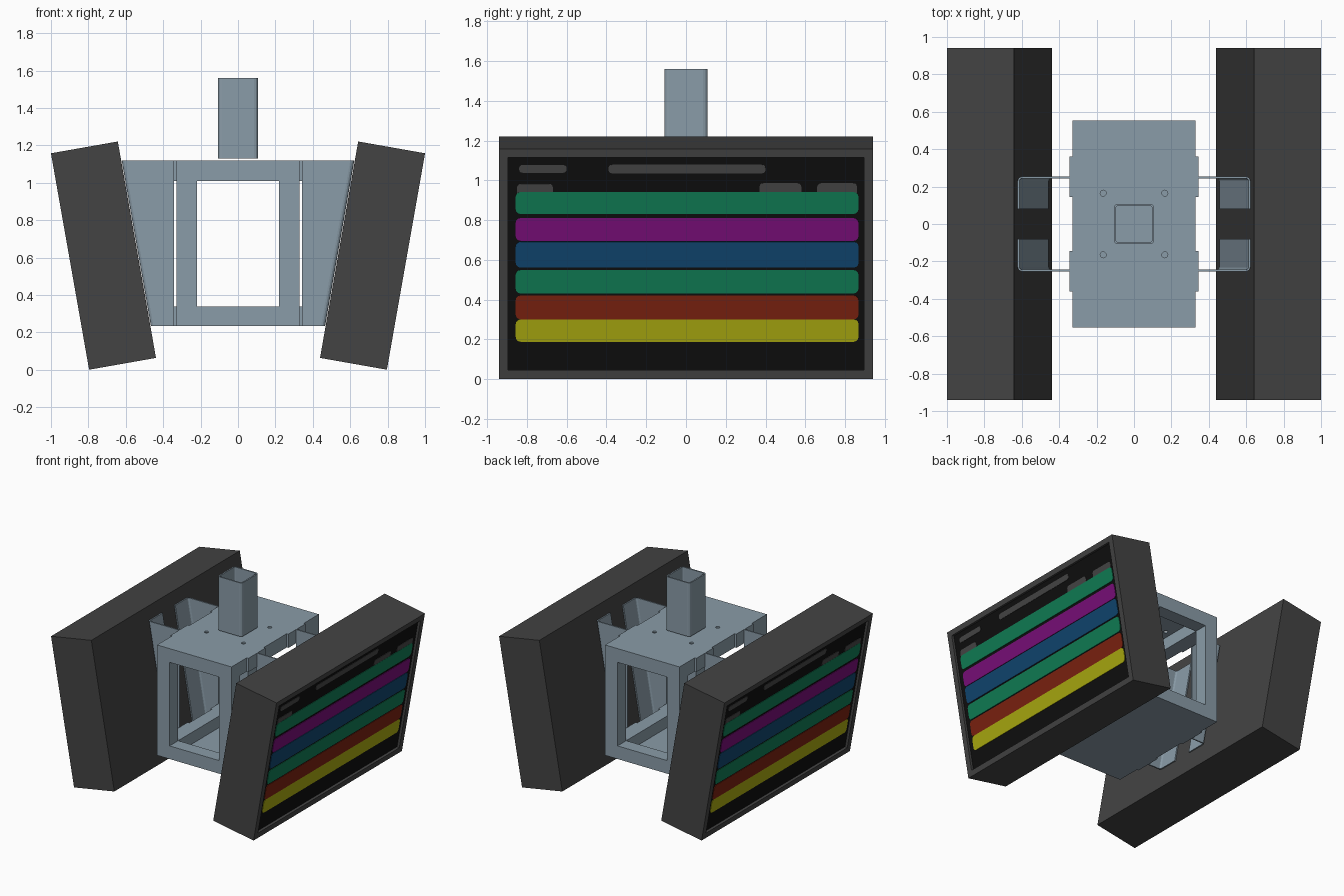
import bpy, bmesh, math
from mathutils import Matrix

if "Cube" in bpy.data.objects:
    bpy.data.objects.remove(bpy.data.objects["Cube"])


def material(name, r, g, b):
    m = bpy.data.materials.new(name)
    m.diffuse_color = (r, g, b, 1)
    m.use_nodes = True
    m.node_tree.nodes["Principled BSDF"].inputs["Base Color"].default_value = m.diffuse_color
    return m


STEEL = material("blue_grey_steel", .254, .332, .392)
CASING = material("dark_grey_casing", .056, .056, .056)
BLACK = material("screen_black", .0044, .0044, .0044)
GREY = material("screen_grey", .061, .061, .061)
GREEN = material("screen_green", .005, .205, .091)
PURPLE = material("screen_purple", .195, .0044, .195)
BLUE = material("screen_blue", .005, .061, .162)
RED = material("screen_red", .202, .016, .005)
YELLOW = material("screen_yellow", .402, .402, .005)


def skin(name, loops, mats, ring=False):
    """Join matching loops of points; cap the ends, or close into a ring."""
    bm = bmesh.new()
    rows = [[bm.verts.new(p) for p in lp] for lp in loops]
    n = len(rows[0])
    pairs = list(zip(rows, rows[1:])) + ([(rows[-1], rows[0])] if ring else [])
    for a, b in pairs:
        for i in range(n):
            j = (i + 1) % n
            bm.faces.new((a[i], a[j], b[j], b[i]))
    if not ring:
        bm.faces.new(rows[0][::-1])
        bm.faces.new(rows[-1]).material_index = len(mats) - 1
    bmesh.ops.recalc_face_normals(bm, faces=bm.faces)
    me = bpy.data.meshes.new(name)
    bm.to_mesh(me)
    bm.free()
    for m in mats:
        me.materials.append(m)
    ob = bpy.data.objects.new(name, me)
    bpy.context.collection.objects.link(ob)
    return ob


def rect(x0, x1, y0, y1):
    return [(x0, y0), (x1, y0), (x1, y1), (x0, y1)]


def rounded(x0, x1, y0, y1, r, seg=3):
    pts = []
    for k, (cx, cy) in enumerate(rect(x0 + r, x1 - r, y0 + r, y1 - r)):
        for i in range(seg + 1):
            a = math.pi + (k + i / seg) * math.pi / 2
            pts.append((cx + r * math.cos(a), cy + r * math.sin(a)))
    return pts


def at_z(pts, z):
    return [(x, y, z) for x, y in pts]


def box(name, x0, x1, y0, y1, z0, z1, mat=STEEL):
    r = rect(x0, x1, y0, y1)
    return skin(name, [at_z(r, z0), at_z(r, z1)], [mat])


def mirror(ob, x=True, y=True):
    m = ob.modifiers.new("mirror", 'MIRROR')
    m.use_axis = (x, y, False)


# Central cage: end frames, side rails, plates
Z0, Z1 = .235, 1.12
outer, inner = rect(-.33, .33, Z0, Z1), rect(-.22, .22, .34, 1.01)
cage = skin("cage_end_frame", [[(x, y, z) for x, z in lp] for lp, y in
            ((outer, -.553), (outer, -.443), (inner, -.443), (inner, -.553))],
            [STEEL], ring=True)
mirror(cage, x=False)
mirror(box("cage_top_rail", .22, .33, -.443, .443, 1.01, Z1), y=False)
mirror(box("cage_bottom_rail", .22, .33, -.443, .443, Z0, .34), y=False)
box("cage_bottom_plate", -.22, .22, -.443, .443, Z0, Z0 + .012)
top = box("cage_top_plate", -.22, .22, -.443, .443, Z1 - .012, Z1)

# Four bolt holes in the top plate
hole = skin("bolt_hole_cutter", [at_z(rounded(.149, .181, .149, .181, .016), z)
                                 for z in (1.05, 1.2)], [STEEL])
mirror(hole)
hole.hide_render = True
hole.hide_viewport = True
cut = top.modifiers.new("bolt_holes", 'BOOLEAN')
cut.operation = 'DIFFERENCE'
cut.solver = 'EXACT'
cut.object = hole

# Hollow square post above the cage
po, pi_ = rounded(-.108, .108, -.108, .108, .022), rounded(-.097, .097, -.097, .097, .011)
skin("hanging_post", [at_z(po, 1.13), at_z(po, 1.56), at_z(pi_, 1.56), at_z(pi_, 1.13)],
     [STEEL], ring=True)

# Bent sheet brackets between cage and monitors
T = math.radians(10)
U_BACK, X0 = -.363, .796


def bracket_outline(xw, t=.01, y=.253, r=.022):
    arc = [math.pi / 2 * (1 - i / 4) for i in range(5)]

    def path(xe, ye, rad):
        return [(.343, ye)] + [(xe - rad + rad * math.cos(a), ye - rad + rad * math.sin(a))
                               for a in arc] + [(xe, .08)]
    return path(xw, y, r) + path(xw - t, y - t, r - t)[::-1]


def back_x(z):
    return X0 + U_BACK / math.cos(T) + z * math.tan(T) - .003


mirror(skin("monitor_bracket", [at_z(bracket_outline(back_x(z)), z) for z in (Z0, Z1)], [STEEL]))
for label, a, b in (("upper", 1.01, Z1), ("lower", Z0, .34)):
    mirror(box(label + "_bracket_tab", .33, .345, .145, .362, a, b))

# Monitors: local x = along the width, local y = up the screen, local z = outward
M = Matrix(((0, math.sin(T), math.cos(T), X0),
            (1, 0, 0, 0),
            (0, math.cos(T), -math.sin(T), .001),
            (0, 0, 0, 1)))
H, DEPTH = 1.175, -.02
full, screen = rect(-.94, .94, 0, H), rect(-.895, .895, .045, 1.132)
parts = [skin("monitor_casing", [at_z(full, U_BACK), at_z(full, 0), at_z(screen, 0),
                                 at_z(screen, DEPTH)], [CASING, BLACK])]


def plate(name, y0, y1, z0, z1, mat, r=.025, lift=.004):
    v0, v1 = ((z + DEPTH * math.sin(T)) / math.cos(T) for z in (z0, z1))
    o = rounded(y0, y1, v0, v1, r, 3)
    parts.append(skin(name, [at_z(o, DEPTH - .001), at_z(o, DEPTH + lift)], [mat]))


# Coloured screen bars
for name, z0, z1, mat in (("upper_green_bar", .83, .94, GREEN), ("purple_bar", .695, .81, PURPLE),
                          ("blue_bar", .56, .69, BLUE), ("lower_green_bar", .43, .548, GREEN),
                          ("red_bar", .30, .42, RED), ("yellow_bar", .187, .30, YELLOW)):
    plate(name, -.857, .868, z0, z1, mat)

# Grey screen marks
for y0, y1, z0, z1 in ((-.84, -.60, 1.037, 1.077), (-.39, .40, 1.034, 1.078),
                       (-.85, -.67, .92, .982), (.37, .58, .92, .985), (.66, .86, .92, .985)):
    plate("grey_mark", y0, y1, z0, z1, GREY, r=.018, lift=.003)

# Second monitor is the first turned half round
for ob in parts:
    ob.matrix_world = M
    twin = ob.copy()
    bpy.context.collection.objects.link(twin)
    twin.matrix_world = Matrix.Rotation(math.pi, 4, 'Z') @ M
